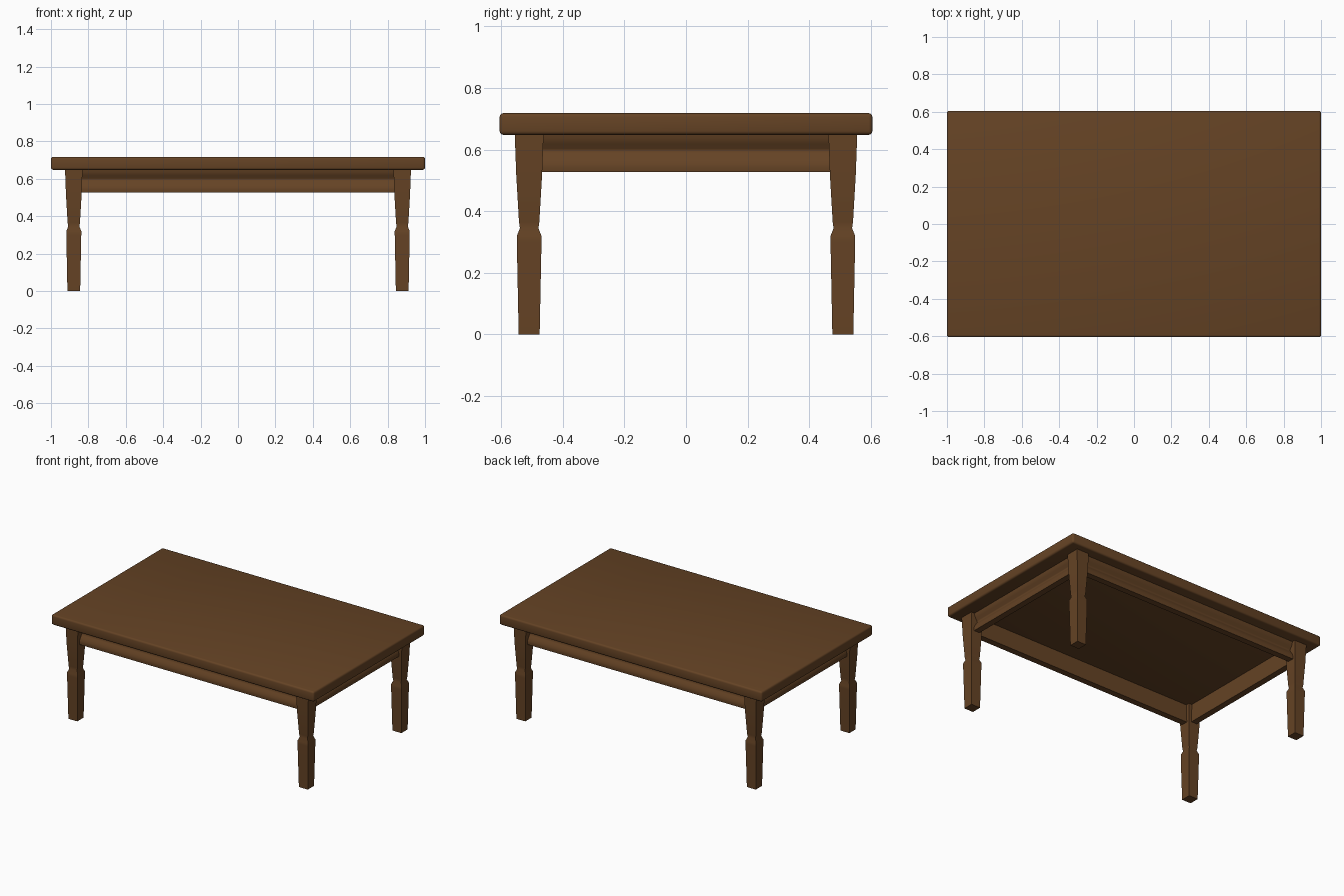
import bpy, bmesh

if "Cube" in bpy.data.objects:
    bpy.data.objects.remove(bpy.data.objects["Cube"])

wood = bpy.data.materials.new("dark brown wood")
wood.diffuse_color = (0.13, 0.056, 0.018, 1)
wood.use_nodes = True
wood.node_tree.nodes["Principled BSDF"].inputs["Base Color"].default_value = wood.diffuse_color


def finish(name, bm, angle=0.7):
    """Turn a bmesh into a named wooden object, smooth with sharp edges kept."""
    bmesh.ops.recalc_face_normals(bm, faces=bm.faces)
    mesh = bpy.data.meshes.new(name)
    bm.to_mesh(mesh)
    bm.free()
    obj = bpy.data.objects.new(name, mesh)
    bpy.context.collection.objects.link(obj)
    mesh.materials.append(wood)
    bpy.ops.object.select_all(action='DESELECT')
    obj.select_set(True)
    bpy.context.view_layer.objects.active = obj
    bpy.ops.object.shade_smooth_by_angle(angle=angle)
    return obj


def ring(bm, cx, cy, hx, hy, z):
    """Rectangular loop of four vertices."""
    return [bm.verts.new((cx + sx * hx, cy + sy * hy, z))
            for sx, sy in ((-1, -1), (1, -1), (1, 1), (-1, 1))]


def bridge(bm, a, b):
    for i in range(4):
        j = (i + 1) % 4
        bm.faces.new((a[i], a[j], b[j], b[i]))


# Tabletop: slab with softened edges
bm = bmesh.new()
bmesh.ops.create_cube(bm, size=1)
bmesh.ops.scale(bm, vec=(2.0, 1.21, 0.07), verts=bm.verts)
bmesh.ops.translate(bm, vec=(0, 0, 0.683), verts=bm.verts)
bmesh.ops.bevel(bm, geom=bm.edges[:], offset=0.012, segments=3,
                profile=0.5, affect='EDGES')
finish("tabletop", bm)

# Apron: moulded profile (outward offset, height) swept round a mitred rectangle
profile = [(0, 0.65), (0.045, 0.65), (0.042, 0.635), (0.034, 0.618),
           (0.022, 0.603), (0.020, 0.594), (0.026, 0.584), (0.036, 0.570),
           (0.043, 0.555), (0.045, 0.543), (0.043, 0.527), (0, 0.527)]
bm = bmesh.new()
loops = [ring(bm, 0, 0, 0.855 + o, 0.488 + o, z) for o, z in profile]
for a, b in zip(loops, loops[1:] + loops[:1]):
    bridge(bm, a, b)
finish("apron", bm, 0.9)

# Legs: square tapered posts with a notch at mid height (height, half width)
leg = [(0, 0.034), (0.30, 0.040), (0.32, 0.040), (0.345, 0.030),
       (0.365, 0.033), (0.52, 0.042), (0.655, 0.047)]
for fy, sy in (("front", -1), ("back", 1)):
    for fx, sx in (("left", -1), ("right", 1)):
        bm = bmesh.new()
        loops = [ring(bm, sx * 0.878, sy * 0.509, h, h, z) for z, h in leg]
        for a, b in zip(loops, loops[1:]):
            bridge(bm, a, b)
        bm.faces.new(loops[0])
        bm.faces.new(loops[-1])
        finish(f"{fy}_{fx}_leg", bm)
